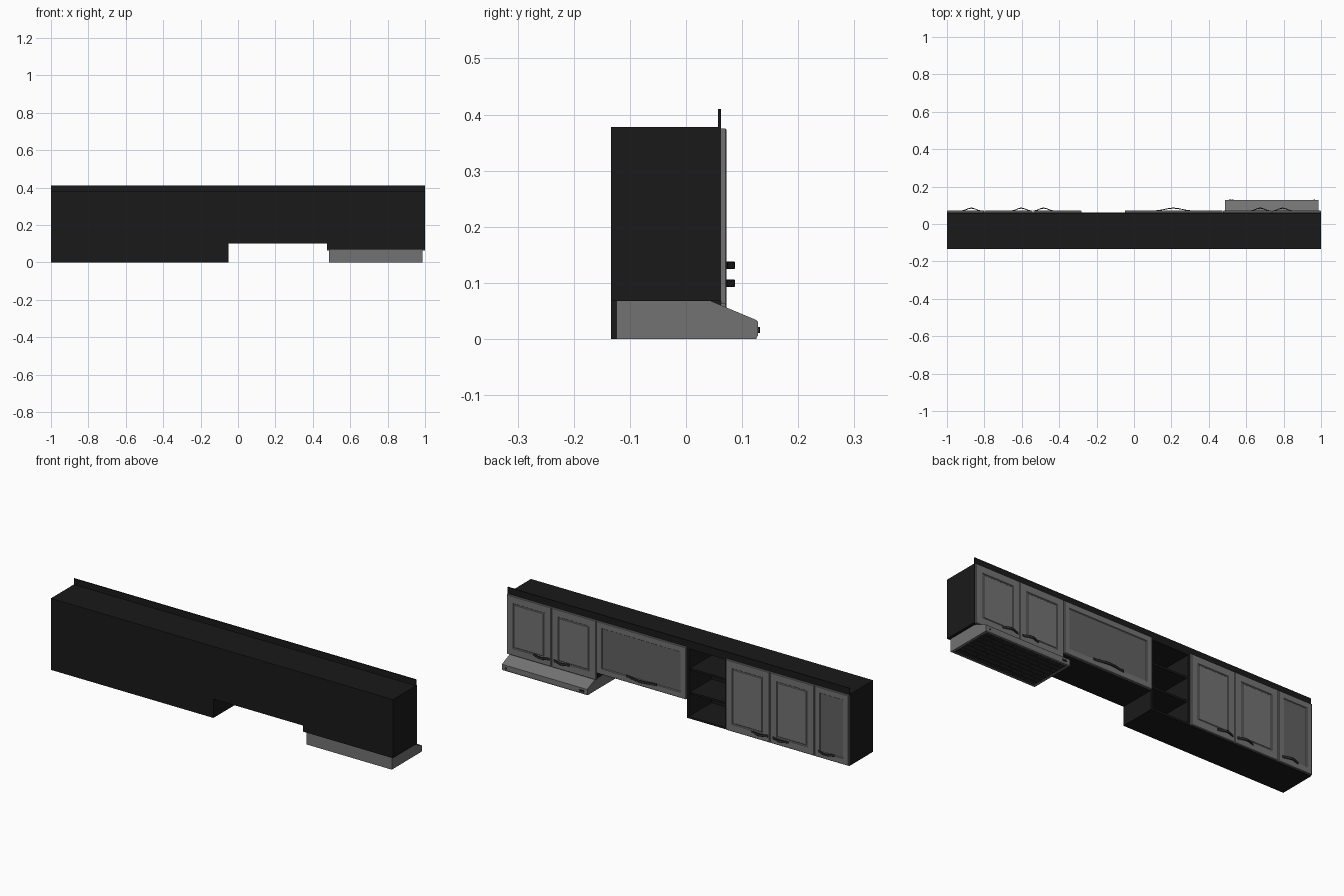
import bpy, bmesh, math
from mathutils import Vector

if "Cube" in bpy.data.objects:
    bpy.data.objects.remove(bpy.data.objects["Cube"])

def material(name, v):
    m = bpy.data.materials.new(name)
    m.diffuse_color = (v, v, v, 1)
    m.use_nodes = True
    m.node_tree.nodes["Principled BSDF"].inputs["Base Color"].default_value = m.diffuse_color
    return m

BLACK = material("black_board", 0.01)
GREY = material("grey_front", 0.17)
PANEL = material("dark_panel", 0.12)
DARK = material("dark_metal", 0.025)

def finish(name, bm, *mats):
    bmesh.ops.recalc_face_normals(bm, faces=bm.faces)
    me = bpy.data.meshes.new(name)
    bm.to_mesh(me)
    bm.free()
    ob = bpy.data.objects.new(name, me)
    bpy.context.collection.objects.link(ob)
    for m in mats:
        me.materials.append(m)
    return ob

def add_box(bm, x0, x1, y0, y1, z0, z1):
    vs = bmesh.ops.create_cube(bm, size=1)["verts"]
    for v in vs:
        v.co = Vector(((x0 + x1) / 2 + v.co.x * (x1 - x0),
                       (y0 + y1) / 2 + v.co.y * (y1 - y0),
                       (z0 + z1) / 2 + v.co.z * (z1 - z0)))
    return vs

def box(name, mat, *dims):
    bm = bmesh.new()
    add_box(bm, *dims)
    return finish(name, bm, mat)

def prism(name, mat, points, offset):
    bm = bmesh.new()
    f = bm.faces.new([bm.verts.new(p) for p in points])
    r = bmesh.ops.extrude_face_region(bm, geom=[f])
    bmesh.ops.translate(bm, vec=offset, verts=[g for g in r["geom"] if isinstance(g, bmesh.types.BMVert)])
    return finish(name, bm, mat)

YB, YF, TOP, T = -0.134, 0.062, 0.378, 0.01

# Cabinet carcass, open toward +y
def carcass(name, x0, x1, z0, shelves=()):
    bm = bmesh.new()
    add_box(bm, x0, x0 + T, YB, YF, z0, TOP)
    add_box(bm, x1 - T, x1, YB, YF, z0, TOP)
    add_box(bm, x0 + T, x1 - T, YB, YF, z0, z0 + T)
    add_box(bm, x0 + T, x1 - T, YB, YF, TOP - T, TOP)
    add_box(bm, x0 + T, x1 - T, YB, YB + 0.006, z0 + T, TOP - T)
    for z in shelves:
        add_box(bm, x0 + T, x1 - T, YB + 0.006, YF - 0.012, z - T / 2, z + T / 2)
    finish(name, bm, BLACK)

# Framed door: grooved raised panel, or sunken panel when flat
def door(name, x0, x1, z0, flat=False, frame=0.05):
    g = 0.0015
    bm = bmesh.new()
    add_box(bm, x0 + g, x1 - g, YF, 0.072, z0, 0.375)
    front = max(bm.faces, key=lambda f: f.calc_center_median().y)
    # eased outer edge
    bmesh.ops.inset_region(bm, faces=[front], thickness=0.003, depth=0)
    for v in bm.verts:
        if v.co.y > 0.07 and v not in front.verts:
            v.co.y -= 0.002
    bmesh.ops.inset_region(bm, faces=[front], thickness=frame, depth=0)
    bmesh.ops.inset_region(bm, faces=[front], thickness=0.004, depth=0)
    for v in front.verts:
        v.co.y -= 0.004
    if flat:
        front.material_index = 1
    else:
        bmesh.ops.inset_region(bm, faces=[front], thickness=0.004, depth=0)
        bmesh.ops.inset_region(bm, faces=[front], thickness=0.004, depth=0)
        for v in front.verts:
            v.co.y += 0.003
    finish(name, bm, GREY, PANEL)

# Bowed handle
def handle(name, cx, z, w=0.095):
    n = 12
    outer, inner = [], []
    for i in range(n + 1):
        t = -1 + 2 * i / n
        bow = 0.5 + 0.5 * math.cos(math.pi * t)
        outer.append((cx + t * w / 2, 0.074 + 0.0135 * bow, z - 0.006))
        inner.append((cx + t * w / 2, 0.0705 + 0.0115 * bow, z - 0.006))
    ob = prism(name, DARK, outer + inner[::-1], (0, 0, 0.013))
    b = ob.modifiers.new("soft", "BEVEL")
    b.width = 0.001

carcass("narrow_cabinet", -1, -0.80, 0, (0.19,))
carcass("double_cabinet", -0.80, -0.28, 0, (0.19,))
carcass("open_shelf_unit", -0.28, -0.05, 0, (0.13, 0.255))
carcass("flap_cabinet", -0.05, 0.475, 0.10)
carcass("hood_cabinet", 0.475, 1, 0.068, (0.22,))
box("cornice", BLACK, -1, 1, 0.057, 0.062, TOP, 0.41)

for name, x0, x1, z0, hx, flat in [
        ("narrow_door", -1, -0.80, 0.003, -0.87, True),
        ("double_door_a", -0.80, -0.54, 0.003, -0.603, False),
        ("double_door_b", -0.54, -0.28, 0.003, -0.483, False),
        ("flap_door", -0.05, 0.475, 0.10, 0.21, True),
        ("hood_door_a", 0.475, 0.7375, 0.062, 0.675, False),
        ("hood_door_b", 0.7375, 1, 0.062, 0.795, False)]:
    door(name, x0, x1, z0, flat, 0.04 if flat else 0.05)
    base = 0.068 if z0 == 0.062 else z0
    handle(name + "_handle", hx, base + 0.031, 0.18 if name == "flap_door" else 0.095)

# Extractor hood body with a sloped front
hx0, hx1 = 0.487, 0.986
profile = [(-0.124, 0.003), (0.126, 0.003), (0.128, 0.006), (0.128, 0.031),
           (0.125, 0.034), (0.045, 0.0675), (-0.124, 0.0675)]
prism("hood_body", GREY, [(hx0, y, z) for y, z in profile], (hx1 - hx0, 0, 0))

# Hood underside rim and staggered filter grille
bm = bmesh.new()
for d in [(hx0, hx1, -0.124, -0.114), (hx0, hx1, 0.116, 0.126),
          (hx0, hx0 + 0.012, -0.114, 0.116), (hx1 - 0.012, hx1, -0.114, 0.116)]:
    add_box(bm, *d, 0, 0.003)
finish("hood_rim", bm, GREY)
bm = bmesh.new()
rows, cols = 8, 7
gx0, gx1, gy0, gy1 = hx0 + 0.012, hx1 - 0.012, -0.114, 0.116
dy, dx = (gy1 - gy0) / rows, (gx1 - gx0) / cols
for r in range(rows):
    for c in range(cols + 1):
        a = gx0 + (c - 0.5 * (r % 2)) * dx + 0.002
        x0, x1 = max(gx0, a), min(gx1, a + dx - 0.004)
        if x1 - x0 > 0.01:
            add_box(bm, x0, x1, gy0 + r * dy + 0.002, gy0 + (r + 1) * dy - 0.002, 0.001, 0.003)
finish("hood_filter", bm, DARK)
box("hood_filter_back", BLACK, gx0, gx1, gy0, gy1, 0.0022, 0.0035)

# Hood switches and lamp button
for i, x in enumerate((0.513, 0.527)):
    box(f"hood_switch_{i}", DARK, x - 0.005, x + 0.005, 0.127, 0.132, 0.011, 0.021)
box("hood_button", DARK, 0.96, 0.968, 0.127, 0.131, 0.012, 0.02)
